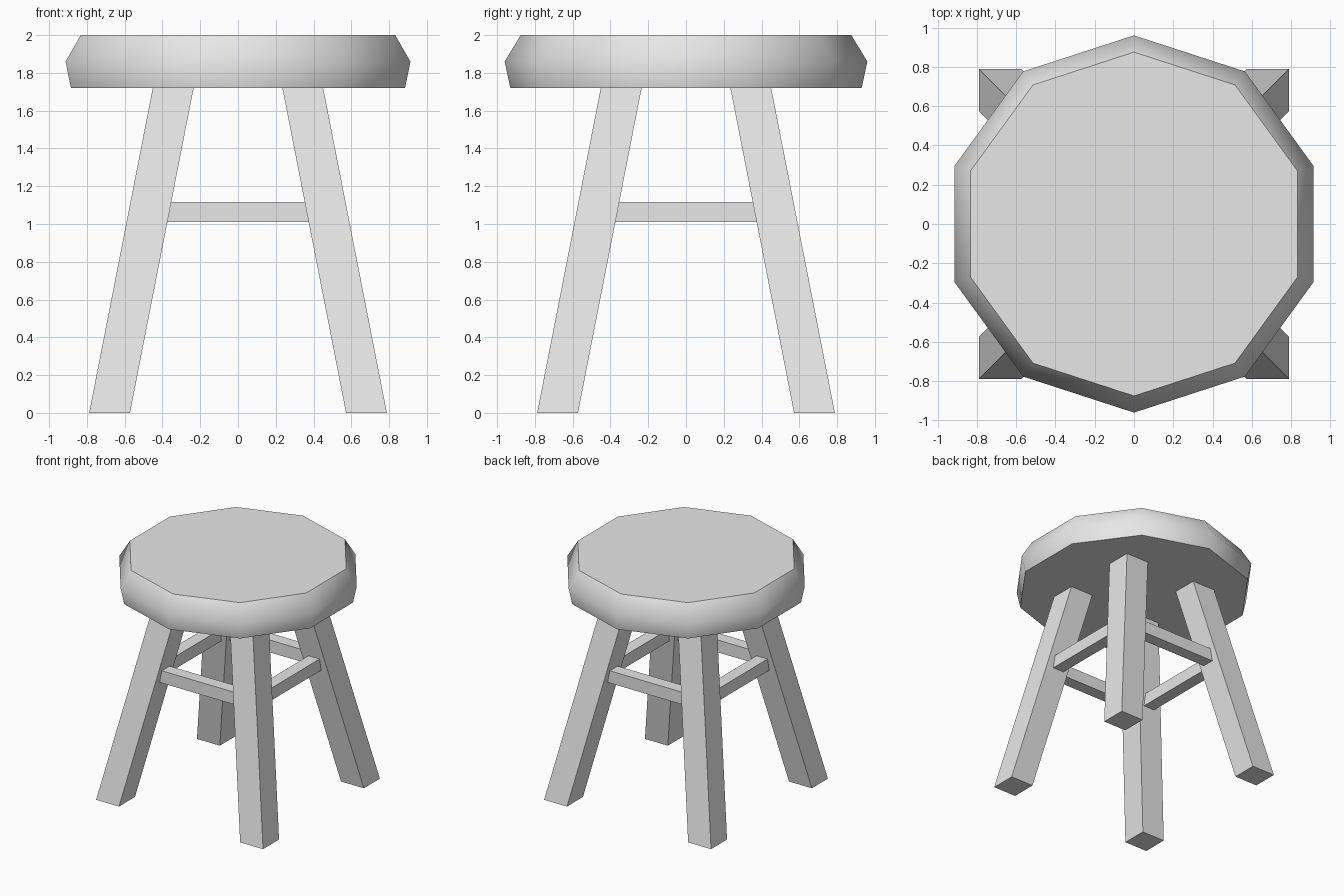
import bpy, bmesh, math
from mathutils import Vector

cube = bpy.data.objects.get("Cube")
if cube:
    bpy.data.objects.remove(cube, do_unlink=True)

grey = bpy.data.materials.new("plain_grey")
grey.use_nodes = True
grey.diffuse_color = (0.8, 0.8, 0.8, 1)
grey.node_tree.nodes["Principled BSDF"].inputs["Base Color"].default_value = (0.8, 0.8, 0.8, 1)


def loft(name, rings):
    """Join stacked rings of points into a closed solid."""
    bm = bmesh.new()
    loops = [[bm.verts.new(p) for p in ring] for ring in rings]
    for low, high in zip(loops, loops[1:]):
        for i in range(len(low)):
            j = (i + 1) % len(low)
            bm.faces.new((low[i], low[j], high[j], high[i]))
    bm.faces.new(loops[0][::-1])
    bm.faces.new(loops[-1])
    bmesh.ops.recalc_face_normals(bm, faces=bm.faces)
    mesh = bpy.data.meshes.new(name)
    bm.to_mesh(mesh)
    bm.free()
    mesh.materials.append(grey)
    obj = bpy.data.objects.new(name, mesh)
    bpy.context.collection.objects.link(obj)
    return obj


def polygon(radius, z, sides=10):
    angles = [math.pi / 2 + math.tau * i / sides for i in range(sides)]
    return [Vector((radius * math.cos(a), radius * math.sin(a), z)) for a in angles]


def square(cx, cy, z, half):
    return [Vector((cx + sx * half, cy + sy * half, z))
            for sx, sy in ((-1, -1), (1, -1), (1, 1), (-1, 1))]


# Ten-sided seat with softly shaded rim
SEAT_BOTTOM = 1.72
seat = loft("seat", [polygon(0.93, SEAT_BOTTOM), polygon(0.96, 1.86), polygon(0.875, 2.0)])
bpy.ops.object.select_all(action="DESELECT")
seat.select_set(True)
bpy.context.view_layer.objects.active = seat
bpy.ops.object.shade_smooth_by_angle(angle=math.radians(50))

# Four splayed square legs with level ends
FOOT, HEAD, HALF = 0.68, 0.343, 0.108
for y, depth in ((-1, "front"), (1, "back")):
    for x, side in ((-1, "right"), (1, "left")):
        loft(f"{depth}_{side}_leg", [square(x * FOOT, y * FOOT, 0, HALF),
                                     square(x * HEAD, y * HEAD, SEAT_BOTTOM, HALF)])

# Four stretchers between neighbouring legs
LENGTH, THICK, HEIGHT, OFFSET = 0.77, 0.105, 1.063, 0.47
for i, side in enumerate(("front", "left", "back", "right")):
    angle = i * math.pi / 2
    bar = loft(f"{side}_stretcher", [
        [Vector((v.x * LENGTH, v.y * THICK, v.z * THICK)) for v in square(0, 0, z, 0.5)]
        for z in (-0.5, 0.5)])
    bar.location = (OFFSET * math.sin(angle), -OFFSET * math.cos(angle), HEIGHT)
    bar.rotation_euler.z = angle
